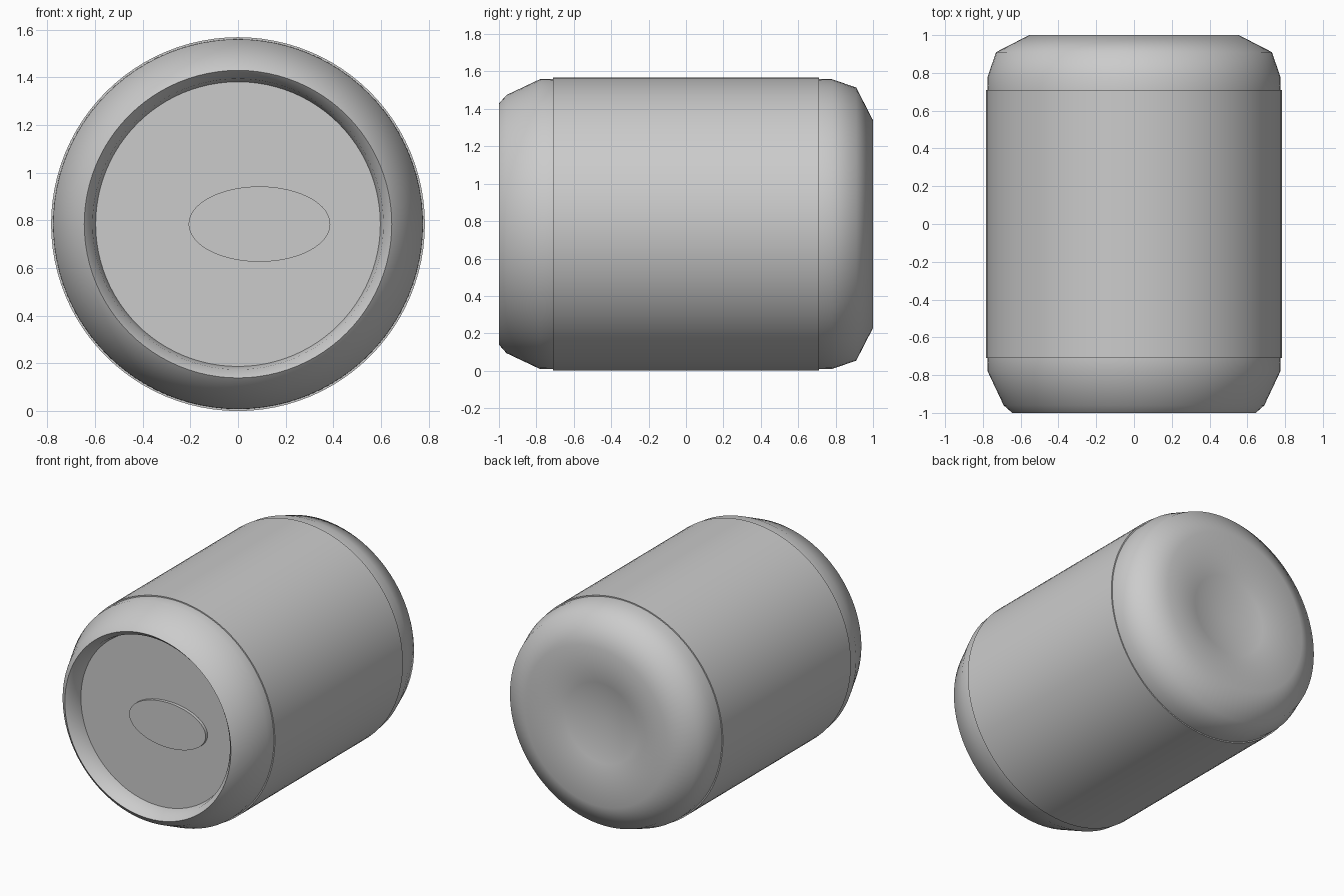
import bpy, bmesh, math

if "Cube" in bpy.data.objects:
    bpy.data.objects.remove(bpy.data.objects["Cube"])

CZ = 0.784   # height of the can's axis
SEG = 96

grey = bpy.data.materials.new("plain_grey")
grey.diffuse_color = (0.6, 0.6, 0.6, 1)
grey.use_nodes = True
grey.node_tree.nodes["Principled BSDF"].inputs["Base Color"].default_value = grey.diffuse_color


def lathe(name, profile, sx=1.0, sz=1.0, cx=0.0, angle=60):
    """Revolve (radius, y) points around the y axis; radius 0 closes to a pole."""
    bm = bmesh.new()
    rings = []
    for r, y in profile:
        if r == 0:
            rings.append([bm.verts.new((cx, y, CZ))] * SEG)
        else:
            rings.append([bm.verts.new((cx + sx * r * math.cos(2 * math.pi * i / SEG), y,
                                        CZ + sz * r * math.sin(2 * math.pi * i / SEG)))
                          for i in range(SEG)])
    for a, b in zip(rings, rings[1:]):
        for i in range(SEG):
            j = (i + 1) % SEG
            quad = list(dict.fromkeys((a[i], a[j], b[j], b[i])))
            bm.faces.new(quad)
    bmesh.ops.recalc_face_normals(bm, faces=bm.faces)
    mesh = bpy.data.meshes.new(name)
    bm.to_mesh(mesh)
    bm.free()
    mesh.materials.append(grey)
    obj = bpy.data.objects.new(name, mesh)
    bpy.context.collection.objects.link(obj)
    bpy.ops.object.select_all(action='DESELECT')
    obj.select_set(True)
    bpy.context.view_layer.objects.active = obj
    bpy.ops.object.shade_smooth_by_angle(angle=math.radians(angle))
    return obj


# Can shell: recessed flat lid in front, rolled rim, hollowed base at the back
lathe("can_body", [(0, -0.89), (0.597, -0.89), (0.61, -0.96), (0.645, -1.0),
                   (0.69, -0.96), (0.775, -0.78), (0.776, -0.70), (0.776, 0.70),
                   (0.775, 0.78), (0.73, 0.91), (0.555, 1.0), (0.28, 0.94), (0, 0.89)],
      angle=75)

# Thin sleeve wrapped around the straight part
lathe("label_sleeve", [(0.776, -0.71), (0.784, -0.71), (0.784, 0.71), (0.776, 0.71)])

# Raised oval tab on the lid
lathe("pull_tab", [(0, -0.885), (1, -0.885), (1, -0.912), (0, -0.912)],
      sx=0.297, sz=0.158, cx=0.09)
